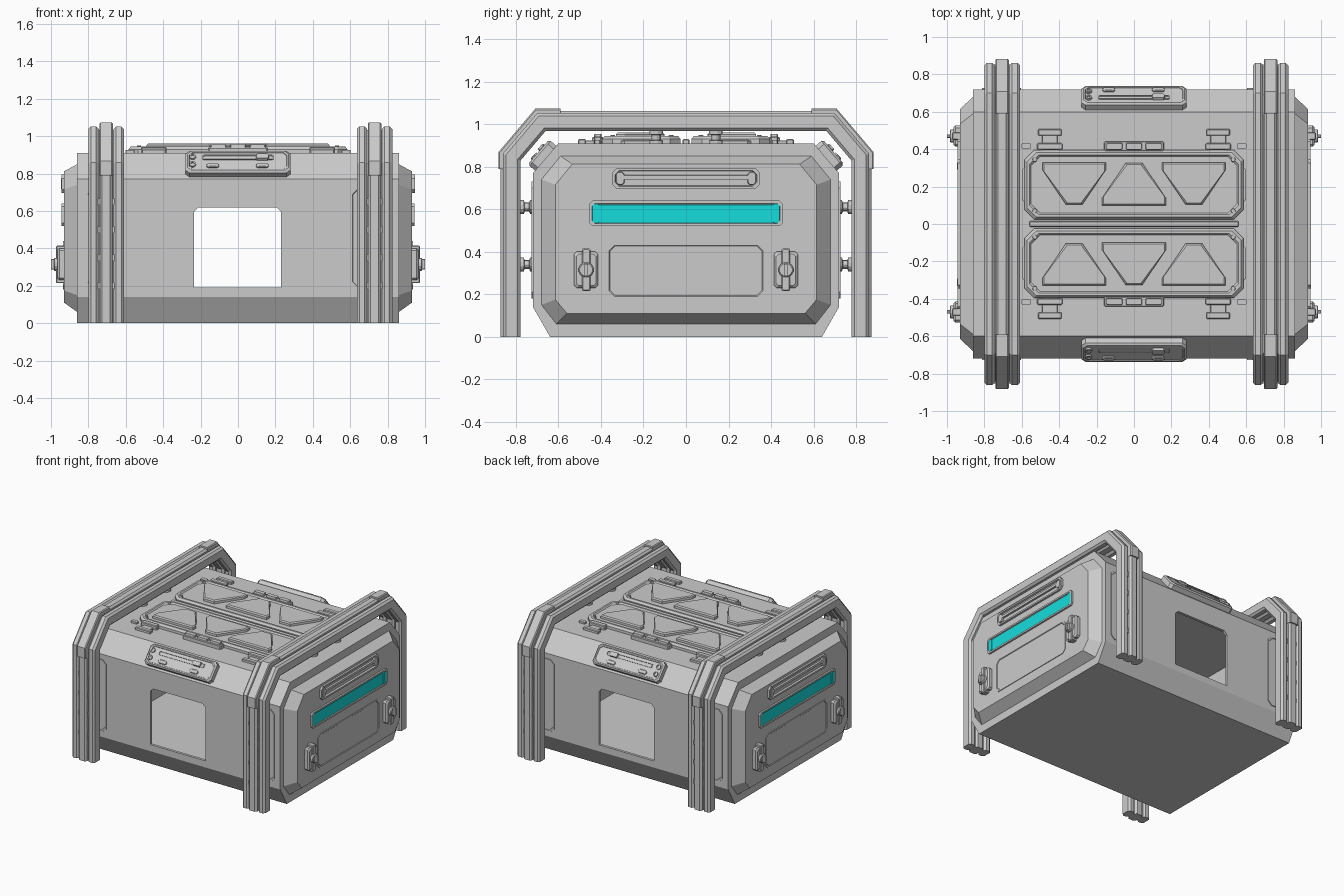
import bpy, bmesh, math
from mathutils import Matrix, Vector

cube = bpy.data.objects.get("Cube")
if cube:
    bpy.data.objects.remove(cube)


def material(name, rgb):
    m = bpy.data.materials.new(name)
    m.use_nodes = True
    m.diffuse_color = (*rgb, 1)
    m.node_tree.nodes["Principled BSDF"].inputs["Base Color"].default_value = (*rgb, 1)
    return m


GREY = material("light grey metal", (0.6, 0.6, 0.6))
CYAN = material("cyan light", (0.008, 0.72, 0.72))
ID = Matrix.Identity(4)
FLIP_X = Matrix.Diagonal((-1, 1, 1, 1))
FLIP_Y = Matrix.Diagonal((1, -1, 1, 1))
X_PAIR = [("right", ID), ("left", FLIP_X)]
Y_PAIR = [("back", ID), ("front", FLIP_Y)]


def skin(name, rings, m=ID, cap=None):
    """Join rings of 3D points into a closed solid; cap colours the last face."""
    bm = bmesh.new()
    vs = [[bm.verts.new(m @ Vector(p)) for p in r] for r in rings]
    n = len(vs[0])
    for a, b in zip(vs, vs[1:]):
        for i in range(n):
            j = (i + 1) % n
            bm.faces.new((a[i], a[j], b[j], b[i]))
    bm.faces.new(vs[0])
    last = bm.faces.new(vs[-1])
    if cap:
        last.material_index = 1
    bmesh.ops.recalc_face_normals(bm, faces=bm.faces)
    me = bpy.data.meshes.new(name)
    bm.to_mesh(me)
    bm.free()
    me.materials.append(GREY)
    if cap:
        me.materials.append(cap)
    ob = bpy.data.objects.new(name, me)
    bpy.context.collection.objects.link(ob)
    return ob


def place(axis, level, u, v):
    return {"x": (level, u, v), "y": (u, level, v), "z": (u, v, level)}[axis]


def loft(name, sections, axis, m=ID, cap=None):
    return skin(name, [[place(axis, l, u, v) for u, v in pts] for l, pts in sections], m, cap)


def octagon(cu, cv, hu, hv, c):
    q = [(hu - c, -hv), (hu, c - hv), (hu, hv - c), (hu - c, hv)]
    q += [(-u, -v) for u, v in q]
    return [(cu + u, cv + v) for u, v in q]


def inset(pts, d):
    cu = (min(p[0] for p in pts) + max(p[0] for p in pts)) / 2
    cv = (min(p[1] for p in pts) + max(p[1] for p in pts)) / 2
    return [(u - math.copysign(d, u - cu), v - math.copysign(d, v - cv)) for u, v in pts]


def plate(name, pts, steps, axis, m=ID, cap=None):
    """Extrude an outline through (level, inset) steps."""
    return loft(name, [(l, inset(pts, d)) for l, d in steps], axis, m, cap)


def disc(cu, cv, r, n=12):
    return [(cu + r * math.cos(math.tau * (i + .5) / n),
             cv + r * math.sin(math.tau * (i + .5) / n)) for i in range(n)]


def sweep(name, path, section, cx):
    """Run a section (across, outward) along a mitred path in the yz plane."""
    pts = [Vector(p) for p in path]
    dirs = [(b - a).normalized() for a, b in zip(pts, pts[1:])]
    dirs = [dirs[0]] + dirs + [dirs[-1]]
    rings = []
    for p, d, e in zip(pts, dirs, dirs[1:]):
        a, b = Vector((-d.y, d.x)), Vector((-e.y, e.x))
        n = (a + b) / (1 + a.dot(b))
        rings.append([(cx + u, p.x + n.x * v, p.y + n.y * v) for u, v in section])
    return skin(name, rings)


# Hollow body with bevelled end caps and a window through front and back
def outline(wb, lo, w, s1, s2, wt, hi):
    half = [(wb, lo), (w, s1), (w, s2), (wt, hi)]
    return half + [(-u, v) for u, v in reversed(half)]


full = outline(.64, 0, .72, .14, .77, .6, .91)
ring = outline(.61, .06, .68, .15, .74, .59, .85)
face = outline(.56, .11, .615, .175, .715, .535, .812)
hollow = outline(.625, .02, .7, .145, .765, .59, .89)
half = [(.86, full), (.86, ring), (.93, face)]
body = loft("body", [(-l, p) for l, p in reversed(half)] + half, "x")
core = loft("hollow_cutter", [(-.84, hollow), (.84, hollow)], "x")
hole = [(-.235, .19), (.23, .19), (.23, .595), (.205, .62), (-.21, .62), (-.235, .595)]
window = loft("window_cutter", [(-1, hole), (1, hole)], "y")
for cutter in (core, window):
    cutter.hide_render = True
    mod = body.modifiers.new(cutter.name, "BOOLEAN")
    mod.operation = "DIFFERENCE"
    mod.solver = "EXACT"
    mod.object = cutter
dg = bpy.context.evaluated_depsgraph_get()
cut_mesh = bpy.data.meshes.new_from_object(body.evaluated_get(dg))
body.modifiers.clear()
body.data = cut_mesh
for cutter in (core, window):
    bpy.data.objects.remove(cutter)

# End panels: light strip, grip slot, lower panel and locks
for side, m in X_PAIR:
    plate(side + "_light_strip", octagon(0, .58, .455, .06, .015),
          [(.92, 0), (.943, 0), (.943, .012), (.934, .015)], "x", m)
    plate(side + "_light", octagon(0, .578, .44, .044, .006),
          [(.93, 0), (.937, .001)], "x", m, CYAN).data.materials[0] = CYAN
    for s in (-1, 1):
        plate(side + "_light_end", octagon(s * .425, .58, .018, .048, .006),
              [(.93, 0), (.942, .003)], "x", m).data.materials[0] = CYAN
    plate(side + "_grip_slot", octagon(0, .745, .345, .05, .02),
          [(.92, 0), (.945, 0), (.945, .012), (.932, .016)], "x", m)
    plate(side + "_grip_bar", octagon(0, .75, .3, .012, .004),
          [(.925, 0), (.945, .003)], "x", m)
    for s in (-1, 1):
        plate(side + "_grip_mount", octagon(s * .31, .745, .022, .032, .01),
              [(.925, 0), (.946, .004)], "x", m)
    plate(side + "_lower_panel", octagon(0, .31, .372, .13, .025),
          [(.92, 0), (.935, 0), (.935, .01), (.9305, .014)], "x", m)
    for s in (-1, 1):
        y = s * .47
        plate(side + "_lock_plate", octagon(y, .315, .056, .085, .012),
              [(.92, 0), (.955, 0), (.965, .01)], "x", m)
        plate(side + "_lock_bolt", octagon(y, .315, .02, .1, .004),
              [(.92, 0), (.968, 0), (.973, .005)], "x", m)
        plate(side + "_lock_knob", disc(y, .315, .036),
              [(.96, 0), (.98, 0), (.985, .004)], "x", m)
        plate(side + "_lock_key", octagon(y, .315, .009, .028, .003),
              [(.98, 0), (1, 0)], "x", m)

# Roll bars: three joined tubes bent over the body, with corner clamps
arch = [(-.82, 0), (-.82, .845), (-.68, 1.01), (.68, 1.01), (.82, .845), (.82, 0)]
corner = [(-.82, .79), (-.82, .845), (-.68, 1.01), (-.59, 1.01)]
for side, cx in (("left", -.705), ("right", .73)):
    for u in (-.067, .067):
        sweep(side + "_bar_tube", arch, octagon(u, 0, .028, .042, .014), cx)
    sweep(side + "_bar_middle", arch, octagon(0, .006, .034, .046, .013), cx)
    sweep(side + "_bar_web", arch, octagon(0, 0, .06, .022, .002), cx)
    sweep(side + "_corner_clamp", corner, octagon(0, .045, .036, .018, .006), cx)
    sweep(side + "_corner_clamp", [(-y, z) for y, z in reversed(corner)],
          octagon(0, .045, .036, .018, .006), cx)
    for end, m in Y_PAIR:
        # Backing plate and spool spacers between leg and body
        bx = math.copysign(.708, cx)
        plate(end + "_" + side + "_backing", octagon(bx, .455, .105, .275, .03),
              [(.71, 0), (.726, 0), (.726, .01), (.722, .012)], "y", m)
        for z in (.34, .61):
            plate(end + "_" + side + "_spacer", disc(cx, z, .034),
                  [(.715, 0), (.733, 0), (.738, .012), (.76, .012), (.762, 0), (.785, 0)],
                  "y", m)
        plate(end + "_" + side + "_top_spacer", disc(cx, .14, .034),
              [(.9, 0), (.923, 0), (.926, .01), (.95, .01), (.952, 0), (.975, 0)], "z", m)
        for u in (-.0365, .0365):
            for k in range(4):
                plate("leg_stud", octagon(cx + u, .2 + .15 * k, .007, .018, .002),
                      [(.8, 0), (.853, 0)], "y", m)

# Roof hatches with raised pads, hinges and handles
pad = [(-.17, .33), (.17, .33), (.17, .29), (.045, .105), (-.045, .105), (-.17, .29)]
for end, m in Y_PAIR:
    plate(end + "_hatch", octagon(0, .21, .585, .185, .05),
          [(.9, 0), (.93, 0), (.945, .012), (.945, .026), (.935, .034)], "z", m)
    plate(end + "_hatch_edge", octagon(0, .21, .6, .11, .03),
          [(.9, 0), (.922, 0), (.925, .005)], "z", m)
    for i in (-1, 0, 1):
        pts = [(u + i * .32, v if i else .43 - v) for u, v in pad]
        if i == 0:
            pts.reverse()
        plate(end + "_hatch_pad", pts, [(.93, 0), (.952, 0), (.96, .008)], "z", m)
    plate(end + "_handle_base", octagon(0, .415, .16, .027, .008),
          [(.9, 0), (.935, 0), (.94, .004)], "z", m)
    for i in (-1, 0, 1):
        plate(end + "_handle_block", octagon(i * .105, .415, .044, .019, .005),
              [(.935, 0), (.955, .003)], "z", m)
    for s in (-1, 1):
        plate(end + "_hinge", octagon(s * .45, .45, .042, .055, .004),
              [(.9, 0), (.92, 0), (.924, .004)], "z", m)
        plate(end + "_hinge_tab", octagon(s * .45, .49, .063, .017, .003),
              [(.9, 0), (.926, 0), (.93, .004)], "z", m)
        plate(end + "_hinge_knuckle", octagon(s * .45, .415, .068, .018, .006),
              [(.9, 0), (.938, 0), (.942, .004)], "z", m)
        plate(end + "_clip", octagon(s * .577, .417, .024, .014, .003),
              [(.9, 0), (.925, 0)], "z", m)
        for y in (.07, .345):
            plate(end + "_hatch_bolt", disc(s * .53, y, .014, 8),
                  [(.93, 0), (.95, .002)], "z", m)
plate("centre_rail", octagon(0, 0, .56, .016, .004), [(.9, 0), (.925, 0), (.93, .004)], "z")

# Control boxes lying on the sloped roof edges
slope = Matrix.Translation((0, -.66, .84)) @ Matrix.Rotation(math.atan2(.14, .12), 4, "X")
for end, m in (("front", slope), ("back", FLIP_Y @ slope)):
    plate(end + "_control_box", octagon(0, 0, .28, .077, .02),
          [(-.01, 0), (.035, 0), (.045, .01), (.045, .018), (.041, .02)], "z", m)
    for v in (-.026, .028):
        plate(end + "_control_dial", disc(-.243, v, .018),
              [(.035, 0), (.052, 0), (.052, .006), (.046, .007)], "z", m)
    plate(end + "_slider_track", octagon(0, .024, .19, .015, .005),
          [(.035, 0), (.048, 0), (.048, .005), (.043, .006)], "z", m)
    plate(end + "_slider_knob", octagon(.13, .024, .035, .019, .006),
          [(.04, 0), (.056, .003)], "z", m)
    for u in (-.135, .13):
        plate(end + "_button", octagon(u, -.035, .034, .014, .01),
              [(.035, 0), (.05, 0), (.053, .004)], "z", m)
